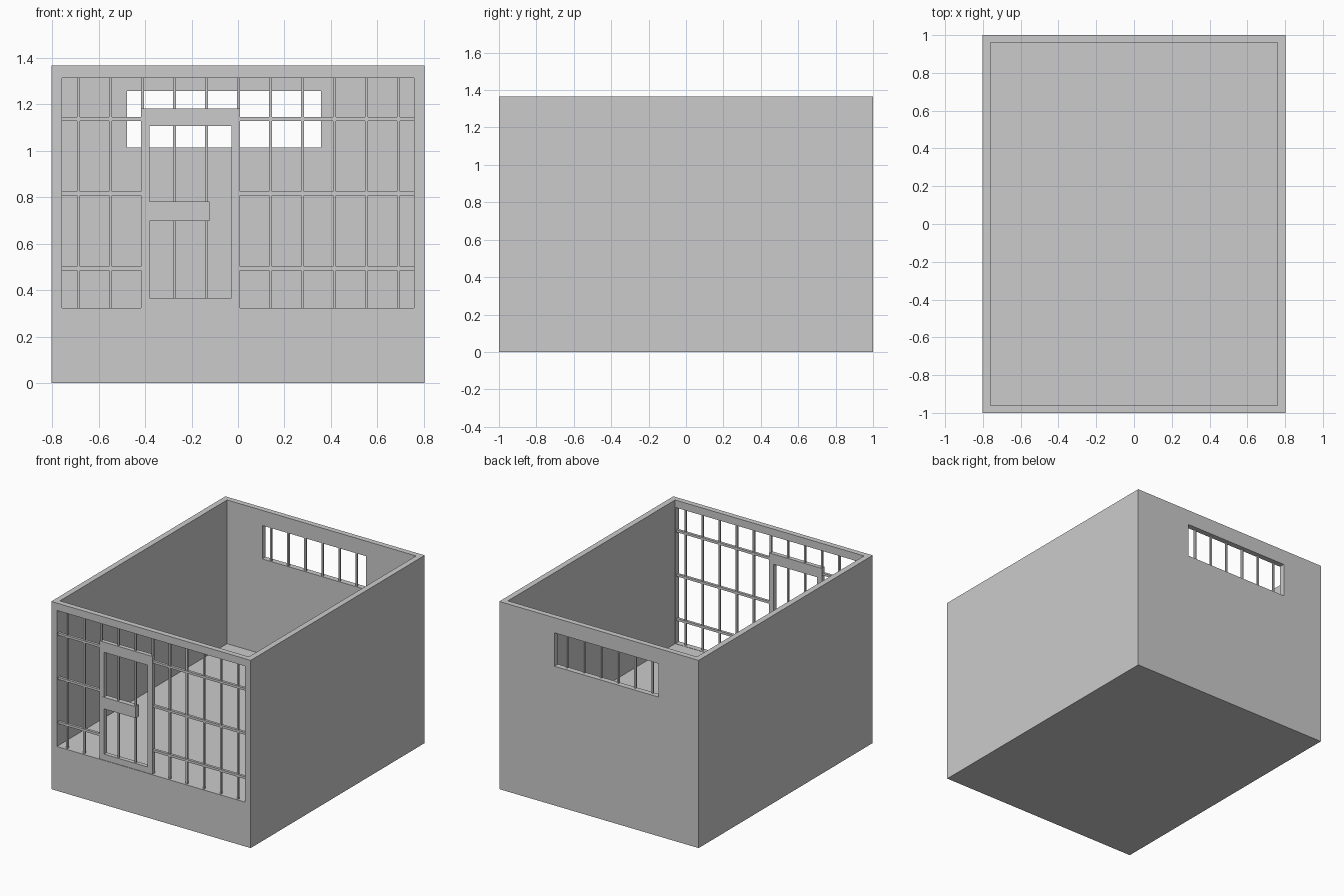
import bpy

if "Cube" in bpy.data.objects:
    bpy.data.objects.remove(bpy.data.objects["Cube"])


def box(name, x0, x1, y0, y1, z0, z1):
    """Axis-aligned box from its limits."""
    xs, ys, zs = (x0, x1), (y0, y1), (z0, z1)
    verts = [(x, y, z) for z in zs for y in ys for x in xs]
    faces = [(0, 2, 3, 1), (4, 5, 7, 6), (0, 1, 5, 4),
             (2, 6, 7, 3), (0, 4, 6, 2), (1, 3, 7, 5)]
    mesh = bpy.data.meshes.new(name)
    mesh.from_pydata(verts, [], faces)
    ob = bpy.data.objects.new(name, mesh)
    bpy.context.collection.objects.link(ob)
    return ob


def cut(target, *limits):
    """Subtract a box from the target and bake the result."""
    cutter = box("cutter", *limits)
    cutter.hide_render = True
    mod = target.modifiers.new("cut", 'BOOLEAN')
    mod.operation = 'DIFFERENCE'
    mod.solver = 'EXACT'
    mod.object = cutter
    bpy.context.view_layer.objects.active = target
    bpy.ops.object.modifier_apply(modifier=mod.name)
    bpy.data.objects.remove(cutter)


H = 1.365
FLOOR = 0.32
BAR = 0.0065          # half width of a bar
PITCH = 0.1375        # bar spacing
bar_x = [-0.6855 + PITCH * i for i in range(11)]

# Room shell: thick floor, open top, barred front, rear window
shell = box("cell_walls", -0.802, 0.802, -1, 1, 0, H)
cut(shell, -0.76, 0.76, -0.96, 0.96, FLOOR, H + 0.2)
cut(shell, -0.756, 0.756, -1.1, -0.9, FLOOR + 0.002, 1.311)
cut(shell, -0.477, 0.358, 0.9, 1.1, 1.012, 1.255)

# Front vertical bars
for x in bar_x:
    box("front_bar", x - BAR, x + BAR, -0.987, -0.974, FLOOR, 1.312)

# Front cross rails, broken by the door
for z in (0.493, 0.815, 1.136):
    for x0, x1 in ((-0.757, -0.411), (0.003, 0.757)):
        box("cross_rail", x0, x1, -0.99, -0.971, z - 0.0085, z + 0.0085)

# Door frame and lock plate
door = box("door_frame", -0.417, 0.008, -0.996, -0.965, FLOOR + 0.002, 1.18)
cut(door, -0.38, -0.029, -1.1, -0.9, 0.366, 1.106)
box("lock_plate", -0.39, -0.123, -1.0, -0.963, 0.697, 0.781)

# Rear window bars
for x in bar_x[2:8]:
    box("window_bar", x - BAR, x + BAR, 0.963, 0.976, 1.01, 1.257)
